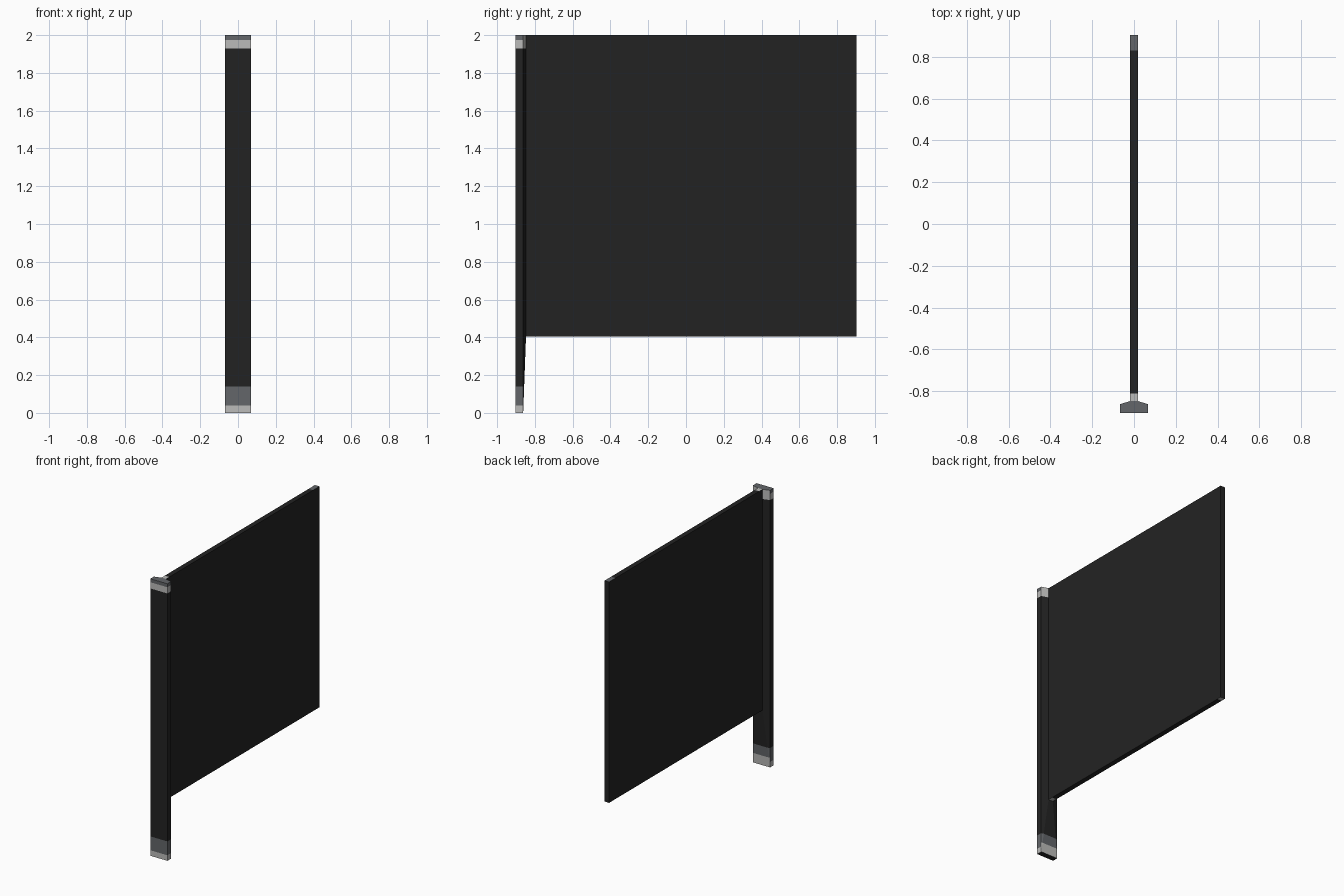
import bpy, bmesh
from mathutils import Vector

if "Cube" in bpy.data.objects:
    bpy.data.objects.remove(bpy.data.objects["Cube"])


def material(name, rgb):
    m = bpy.data.materials.new(name)
    m.diffuse_color = (*rgb, 1)
    m.use_nodes = True
    m.node_tree.nodes["Principled BSDF"].inputs["Base Color"].default_value = m.diffuse_color
    return m


MATS = [material("dark_charcoal", (0.0165, 0.0165, 0.0165)),
        material("mid_grey", (0.125, 0.133, 0.142)),
        material("light_grey", (0.50, 0.50, 0.49))]
DARK, MID, LIGHT = 0, 1, 2


def box(bm, lo, hi):
    bmesh.ops.create_cube(bm, size=1)
    for v in bm.verts:
        v.co = Vector([(a + b) / 2 + c * (b - a) for a, b, c in zip(lo, hi, v.co)])


def finish(bm, name, axis, cuts, rule):
    # cut colour bands across the part, then colour faces by rule
    no = Vector((0, 0, 0))
    no[axis] = 1
    for c in cuts:
        bmesh.ops.bisect_plane(bm, geom=bm.verts[:] + bm.edges[:] + bm.faces[:],
                               plane_co=no * c, plane_no=no)
    bmesh.ops.recalc_face_normals(bm, faces=bm.faces[:])
    for f in bm.faces:
        f.material_index = rule(f.calc_center_median(), f.normal)
    me = bpy.data.meshes.new(name)
    bm.to_mesh(me)
    bm.free()
    for m in MATS:
        me.materials.append(m)
    ob = bpy.data.objects.new(name, me)
    bpy.context.collection.objects.link(ob)


# Post: slim box whose back face narrows to meet the panel
HALF, T, BACK, JOIN, LOW = 0.068, 0.018, -0.862, -0.847, 0.405
bm = bmesh.new()
box(bm, (-HALF, -0.903, 0), (HALF, BACK, 2))
bm.normal_update()
back = max(bm.faces, key=lambda f: f.normal.y)
new = bmesh.ops.extrude_face_region(bm, geom=[back])["geom"]
bmesh.ops.delete(bm, geom=[back], context='FACES_ONLY')
for v in [g for g in new if isinstance(g, bmesh.types.BMVert)]:
    v.co.x = T if v.co.x > 0 else -T
    v.co.y = JOIN
    v.co.z = max(v.co.z, LOW)


def post_rule(c, n):
    if n.z > 0.9:
        return MID
    if n.z < -0.9:
        return DARK
    rear = n.y > 0.1
    if c.z > 1.93:
        return LIGHT if rear or c.z < 1.975 else MID
    if c.z < 0.14:
        return LIGHT if c.z < (0.07 if rear else 0.04) else MID
    return DARK


finish(bm, "post", 2, (0.04, 0.07, 0.14, 1.93, 1.975), post_rule)

# Panel: thin flag board with small coloured ends on its top and bottom edges
bm = bmesh.new()
box(bm, (-T, JOIN, LOW), (T, 0.903, 2))


def panel_rule(c, n):
    if n.z > 0.9:
        return LIGHT if c.y < -0.81 else MID if c.y > 0.83 else DARK
    if n.z < -0.9:
        return LIGHT if c.y < -0.81 or c.y > 0.87 else DARK
    return DARK


finish(bm, "panel", 1, (-0.81, 0.83, 0.87), panel_rule)
